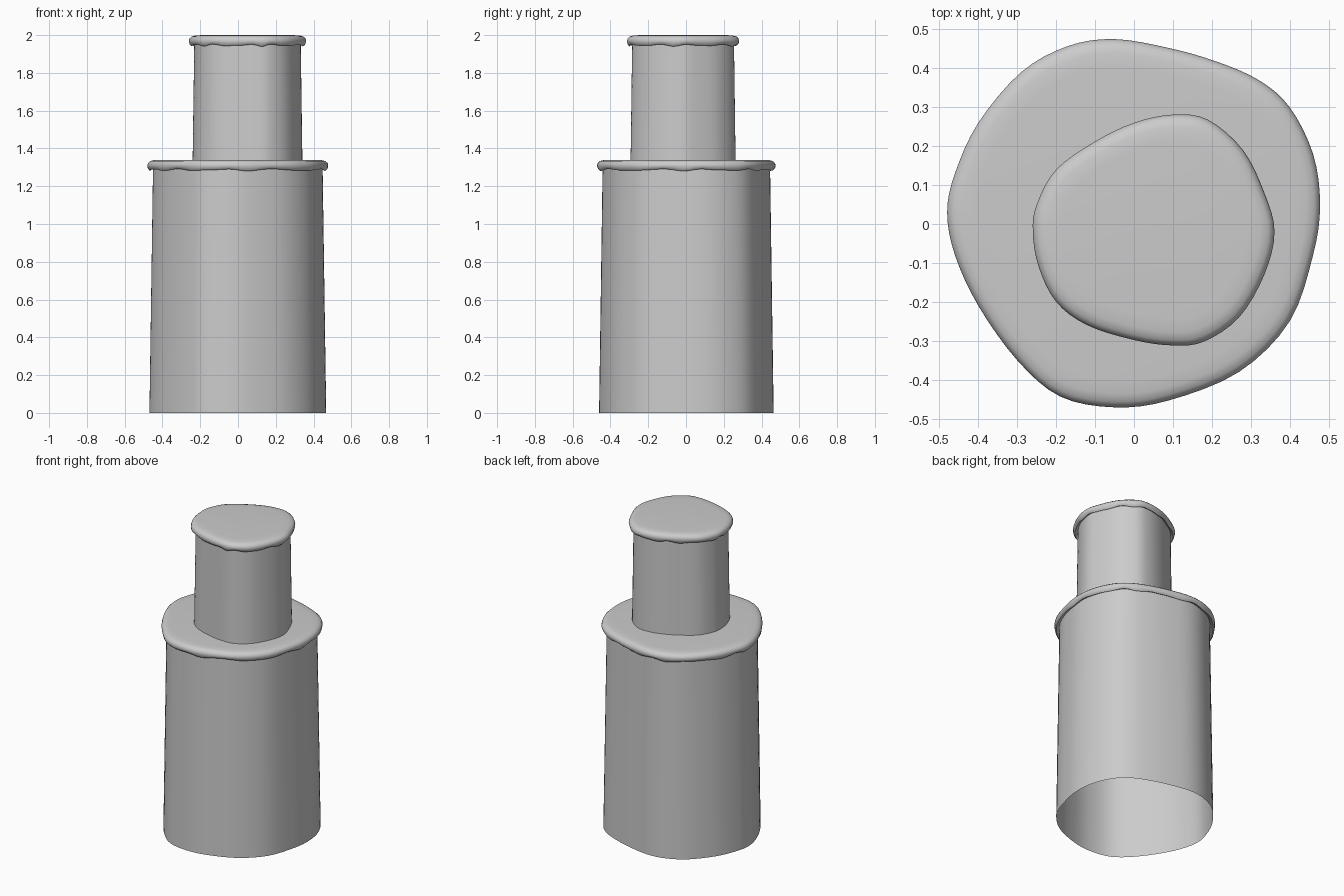
import bpy, bmesh, math
from mathutils import Vector

if "Cube" in bpy.data.objects:
    bpy.data.objects.remove(bpy.data.objects["Cube"])

stone = bpy.data.materials.new("stone grey")
stone.diffuse_color = (0.6, 0.6, 0.6, 1)
stone.use_nodes = True
stone.node_tree.nodes["Principled BSDF"].inputs["Base Color"].default_value = stone.diffuse_color

# Plan outlines of the two tiers, counter-clockwise
LOWER = [(.478, .05), (.46, .18), (.40, .30), (.32, .37), (.21, .418), (.09, .452),
         (-.05, .475), (-.17, .457), (-.29, .39), (-.40, .26), (-.46, .13), (-.48, .03),
         (-.46, -.08), (-.40, -.21), (-.30, -.35), (-.19, -.443), (-.05, -.471),
         (.09, -.453), (.27, -.38), (.40, -.25), (.46, -.08)]
UPPER = [(.361, -.02), (.335, .08), (.28, .19), (.19, .268), (.10, .281), (0, .26),
         (-.10, .212), (-.20, .14), (-.25, .05), (-.26, -.02), (-.245, -.11),
         (-.20, -.20), (-.12, -.26), (0, -.298), (.10, -.312), (.18, -.302),
         (.27, -.24), (.335, -.13)]


def smooth_loop(pts, steps=4):
    """Closed Catmull-Rom curve through the outline points."""
    p = [Vector(q) for q in pts]
    n, out = len(p), []
    for i in range(n):
        a, b, c, d = p[i - 1], p[i], p[(i + 1) % n], p[(i + 2) % n]
        for s in range(steps):
            t = s / steps
            out.append(0.5 * (2 * b + (c - a) * t + (2 * a - 5 * b + 4 * c - d) * t * t
                              + (3 * b - a - 3 * c + d) * t ** 3))
    return out


def loft(name, outline, centre, rings, top=False):
    """Stack scaled copies of an outline; rings are (scale, z, waviness)."""
    bm = bmesh.new()
    c, n, loops = Vector(centre), len(outline), []
    for scale, z, wave in rings:
        loop = []
        for i, q in enumerate(outline):
            a = 2 * math.pi * i / n
            w = wave * (math.sin(11 * a) + 0.6 * math.sin(17 * a + 1))
            v = c + (q - c) * scale
            loop.append(bm.verts.new((v.x, v.y, z + w)))
        loops.append(loop)
    for lo, hi in zip(loops, loops[1:]):
        for i in range(n):
            j = (i + 1) % n
            bm.faces.new((lo[i], lo[j], hi[j], hi[i]))
    if top:
        bm.faces.new(loops[-1])
    me = bpy.data.meshes.new(name)
    bm.to_mesh(me)
    bm.free()
    me.materials.append(stone)
    ob = bpy.data.objects.new(name, me)
    bpy.context.collection.objects.link(ob)
    bpy.context.view_layer.objects.active = ob
    ob.select_set(True)
    bpy.ops.object.shade_smooth_by_angle(angle=math.radians(50))
    ob.select_set(False)


def tier(name, pts, centre, z0, z1, foot, head, unit):
    """Tapered open wall with a rounded, wavy-edged cap; unit is 0.01 as a scale."""
    outline = smooth_loop(pts)
    loft(name + "_wall", outline, centre, [(foot, z0, 0), (head, z1 - .03, 0)])
    loft(name + "_cap", outline, centre, [
        (head - .002, z1 - .043, .002),
        (1 - 1.2 * unit, z1 - .054, .004),
        (1 - .3 * unit, z1 - .045, .003),
        (1, z1 - .030, 0),
        (1 - .4 * unit, z1 - .017, 0),
        (1 - 1.5 * unit, z1 - .007, 0),
        (1 - 3.5 * unit, z1 - .002, 0),
        (1 - 7 * unit, z1, 0)], top=True)


tier("lower_tier", LOWER, (0, 0), 0, 1.34, .977, .937, .021)
tier("upper_tier", UPPER, (.05, -.016), 1.33, 2.0, .936, .907, .033)
